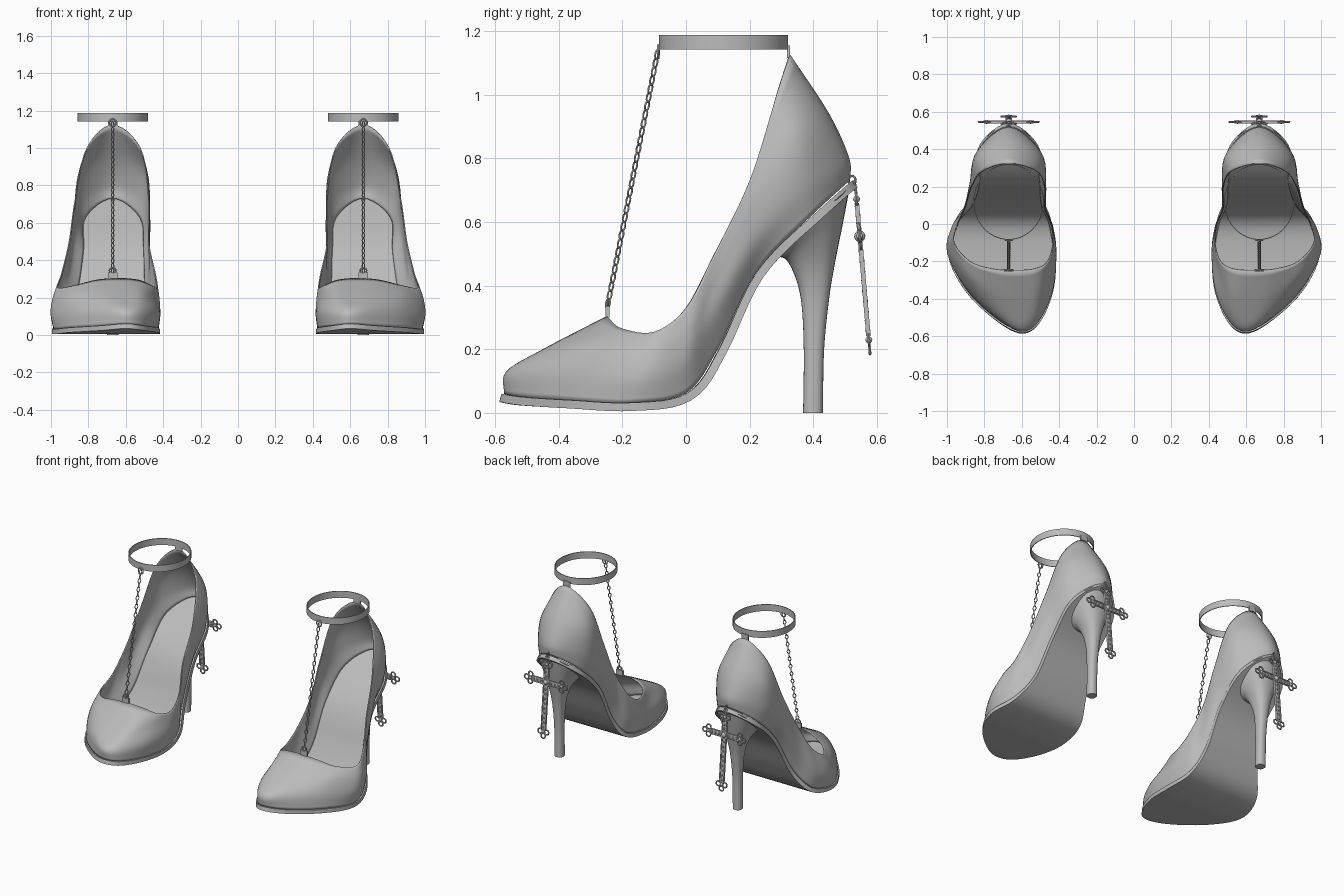
import bpy, bmesh, math
from mathutils import Vector, Matrix

if "Cube" in bpy.data.objects:
    bpy.data.objects.remove(bpy.data.objects["Cube"])

grey = bpy.data.materials.new("satin_grey")
grey.diffuse_color = (0.5, 0.5, 0.5, 1)
grey.use_nodes = True
grey.node_tree.nodes["Principled BSDF"].inputs["Base Color"].default_value = grey.diffuse_color
CX = 0.67  # middle of the right shoe; everything is mirrored to the left


def finish(name, bm, wall=0, angle=40):
    bmesh.ops.remove_doubles(bm, verts=bm.verts, dist=1e-5)
    if not wall:
        bmesh.ops.recalc_face_normals(bm, faces=bm.faces)
    me = bpy.data.meshes.new(name)
    bm.to_mesh(me)
    bm.free()
    me.materials.append(grey)
    ob = bpy.data.objects.new(name, me)
    bpy.context.collection.objects.link(ob)
    bpy.ops.object.select_all(action='DESELECT')
    ob.select_set(True)
    bpy.context.view_layer.objects.active = ob
    bpy.ops.object.shade_smooth_by_angle(angle=math.radians(angle))
    if wall:
        s = ob.modifiers.new("wall", 'SOLIDIFY')
        s.thickness, s.offset = wall, -1
    ob.modifiers.new("pair", 'MIRROR')
    return ob


def spline(pts, steps, closed):
    """Smooth curve through the points."""
    pts = [Vector(p) for p in pts]
    n, out = len(pts), []
    for i in range(n if closed else n - 1):
        if closed:
            a, b, c, d = (pts[(i + k) % n] for k in (-1, 0, 1, 2))
        else:
            b, c = pts[i], pts[i + 1]
            a = pts[i - 1] if i else 2 * b - c
            d = pts[i + 2] if i + 2 < n else 2 * c - b
        for k in range(steps):
            t = k / steps
            out.append(b + (c - a) * t / 2 + (a - 2.5 * b + 2 * c - d / 2) * t * t
                       + (1.5 * (b - c) + (d - a) / 2) * t ** 3)
    return out if closed else out + [pts[-1]]


def loft(bm, rings, caps=False):
    vs = [[bm.verts.new(p) for p in r] for r in rings]
    n = len(vs[0])
    for a, b in zip(vs, vs[1:]):
        for i in range(n):
            j = (i + 1) % n
            bm.faces.new((a[i], a[j], b[j], b[i]))
    if caps:
        bm.faces.new(vs[0][::-1])
        bm.faces.new(vs[-1])


# Outlines run toe, outer side, heel, inner side, from the sole to the opening
SOLE = [(.60, -.572, .06), (.73, -.51, .05), (.89, -.36, .04), (.985, -.17, .032),
        (.95, 0, .062), (.87, .1, .20), (.83, .22, .44), (.82, .40, .625),
        (.67, .515, .73), (.52, .40, .625), (.5, .22, .44), (.49, .1, .2),
        (.45, 0, .062), (.425, -.17, .032), (.44, -.36, .04), (.51, -.52, .05)]
LOWER = [(.60, -.565, .13), (.72, -.5, .14), (.885, -.35, .13), (.998, -.16, .11),
         (.972, -.01, .15), (.91, .08, .29), (.872, .22, .54), (.84, .39, .74),
         (.67, .513, .80), (.50, .39, .74), (.475, .22, .54), (.47, .08, .29),
         (.435, -.01, .15), (.415, -.16, .11), (.435, -.35, .13), (.51, -.51, .13)]
UPPER = [(.61, -.45, .20), (.73, -.40, .215), (.89, -.28, .215), (.99, -.13, .185),
         (.965, -.005, .24), (.91, .085, .4), (.88, .21, .64), (.84, .36, .88),
         (.67, .45, .94), (.495, .36, .88), (.47, .21, .64), (.47, .085, .4),
         (.435, -.005, .24), (.42, -.13, .185), (.46, -.28, .21), (.52, -.41, .21)]
OPENING = [(.64, -.248, .305), (.76, -.24, .295), (.88, -.2, .265), (.965, -.1, .255),
           (.945, 0, .33), (.905, .09, .5), (.872, .2, .73), (.81, .285, 1.0),
           (.67, .328, 1.125), (.52, .285, 1.0), (.475, .2, .73), (.475, .09, .5),
           (.44, 0, .33), (.43, -.1, .255), (.46, -.2, .265), (.53, -.24, .295)]
rings = [spline(r, 6, True) for r in (SOLE, LOWER, UPPER, OPENING)]
N = len(rings[0])

# Shoe upper
bm = bmesh.new()
columns = [spline([r[i] for r in rings], 6, False) for i in range(N)]
loft(bm, list(zip(*columns)))
finish("upper", bm, wall=.006, angle=60)

# Outsole: a plate that follows the foot curve, slightly wider than the upper
bm = bmesh.new()
edge = rings[0]
wide = []
for i, p in enumerate(edge):
    t = edge[(i + 1) % N] - edge[i - 1]
    wide.append(p + Vector((t.y, -t.x, 0)).normalized() * .008)
H = N // 2
mid = [(wide[j] + wide[-j]) / 2 for j in range(H + 1)]
rows = []
for j in range(H + 1):
    t = mid[min(j + 1, H)] - mid[max(j - 1, 0)]
    down = Vector((0, t.z, -t.y)).normalized() * .026
    l, r = wide[j], wide[-j]
    rows.append([bm.verts.new(p) for p in (l, r, r + down, l + down)])
for a, b in zip(rows, rows[1:]):
    for k in range(4):
        quad = [a[k], a[(k + 1) % 4], b[(k + 1) % 4], b[k]]
        bm.faces.new(quad)
bmesh.ops.remove_doubles(bm, verts=bm.verts, dist=1e-5)
bmesh.ops.holes_fill(bm, edges=bm.edges)
finish("outsole", bm)

# Heel: front y, z, back y, z, half width, flaring into the sole
bm = bmesh.new()
STEPS = [((.368, 0, .43), (0, .03, 0)), ((.37, .2, .434), (.2, .03, 0)),
         ((.362, .35, .45), (.36, .038, 0)), ((.34, .435, .468), (.47, .058, 0)),
         ((.31, .485, .492), (.59, .095, 0)), ((.27, .488, .515), (.71, .135, 0))]
front = spline([a for a, b in STEPS], 5, False)
back = spline([b for a, b in STEPS], 5, False)
heel = []
for (yf, zf, yb), (zb, w, _) in zip(front, back):
    ring = []
    for k in range(28):
        a = k * math.tau / 28
        c, s = math.cos(a), math.sin(a)
        f = .5 + .5 * math.copysign(abs(s) ** .85, s)
        ring.append((CX + w * math.copysign(abs(c) ** .85, c),
                     yf + (yb - yf) * f, zf + (zb - zf) * f))
    heel.append(ring)
loft(bm, heel, True)
finish("heel", bm)

# Ankle band
bm = bmesh.new()
loft(bm, [[(CX + (.189 - d) * math.cos(k * math.tau / 64),
            .118 + (.203 - d) * math.sin(k * math.tau / 64), z) for k in range(64)]
          for d, z in ((0, 1.142), (0, 1.187), (.005, 1.187), (.005, 1.142), (0, 1.142))])
finish("ankle_band", bm)


def box(bm, c, size, mat=Matrix()):
    bmesh.ops.create_cube(bm, size=1, matrix=mat @ Matrix.Translation(c) @ Matrix.Diagonal((*size, 1)))


def link(bm, mat, rx, rz, r, n=12, m=6):
    """Oval wire ring in the local xz plane."""
    loops = []
    for i in range(n + 1):
        a = i * math.tau / n
        c, s = math.cos(a), math.sin(a)
        loops.append([mat @ Vector(((rx + r * math.cos(b)) * c, r * math.sin(b), (rz + r * math.cos(b)) * s))
                      for b in (k * math.tau / m for k in range(m))])
    loft(bm, loops)


# Chain of alternating links from the throat to the band
bm = bmesh.new()
low, high = Vector((CX, -.248, .33)), Vector((CX, -.088, 1.14))
tilt = Matrix.Rotation(-math.atan2(high.y - low.y, high.z - low.z), 4, 'X')
COUNT = 30
for i in range(COUNT):
    place = Matrix.Translation(low.lerp(high, (i + .5) / COUNT)) @ tilt
    link(bm, place @ Matrix.Rotation(math.radians(45 + 90 * (i % 2)), 4, 'Z'), .0085, .0155, .003)
finish("chain", bm, angle=60)

# Small loops that hold the chain and the band
bm = bmesh.new()
box(bm, (CX, -.247, .318), (.05, .012, .035))
link(bm, Matrix.Translation((CX, -.245, .345)), .018, .014, .004)
link(bm, Matrix.Translation((CX, -.087, 1.135)), .018, .02, .004)
box(bm, (CX, .322, 1.135), (.05, .008, .04))
finish("fasteners", bm)

# Hanging cross: railed arms with beads, trefoil ends and a centre rosette
bm = bmesh.new()
hang = Matrix.Translation((CX, .546, .555)) @ Matrix.Rotation(math.radians(5), 4, 'X')
for turn, length in ((0, .105), (90, .105), (-90, .105), (180, .315)):
    arm = hang @ Matrix.Rotation(math.radians(turn), 4, 'Y')
    for side in (-1, 1):
        box(bm, (side * .014, 0, length / 2), (.007, .014, length), arm)
    box(bm, (0, 0, length / 2), (.028, .006, length), arm)
    beads = round(length / .03)
    for k in range(beads):
        at = arm @ Matrix.Translation((0, 0, (k + .5) * length / beads))
        bmesh.ops.create_icosphere(bm, subdivisions=1, radius=.009, matrix=at)
    for x, z in ((-.024, .012), (.024, .012), (0, .04)):
        link(bm, arm @ Matrix.Translation((x, 0, length + z)), .016, .016, .005)
    bmesh.ops.create_icosphere(bm, subdivisions=2, radius=.011,
                               matrix=arm @ Matrix.Translation((0, 0, length + .012)))
link(bm, hang, .026, .026, .007, 16)
bmesh.ops.create_icosphere(bm, subdivisions=2, radius=.018, matrix=hang)
for k in range(2):  # rings joining the cross to the heel seam
    link(bm, Matrix.Translation((CX, .53 - .008 * k, .715 + .015 * k)) @ Matrix.Rotation(math.pi / 2 * k, 4, 'Z'),
         .011, .015, .0035)
finish("cross_charm", bm)
